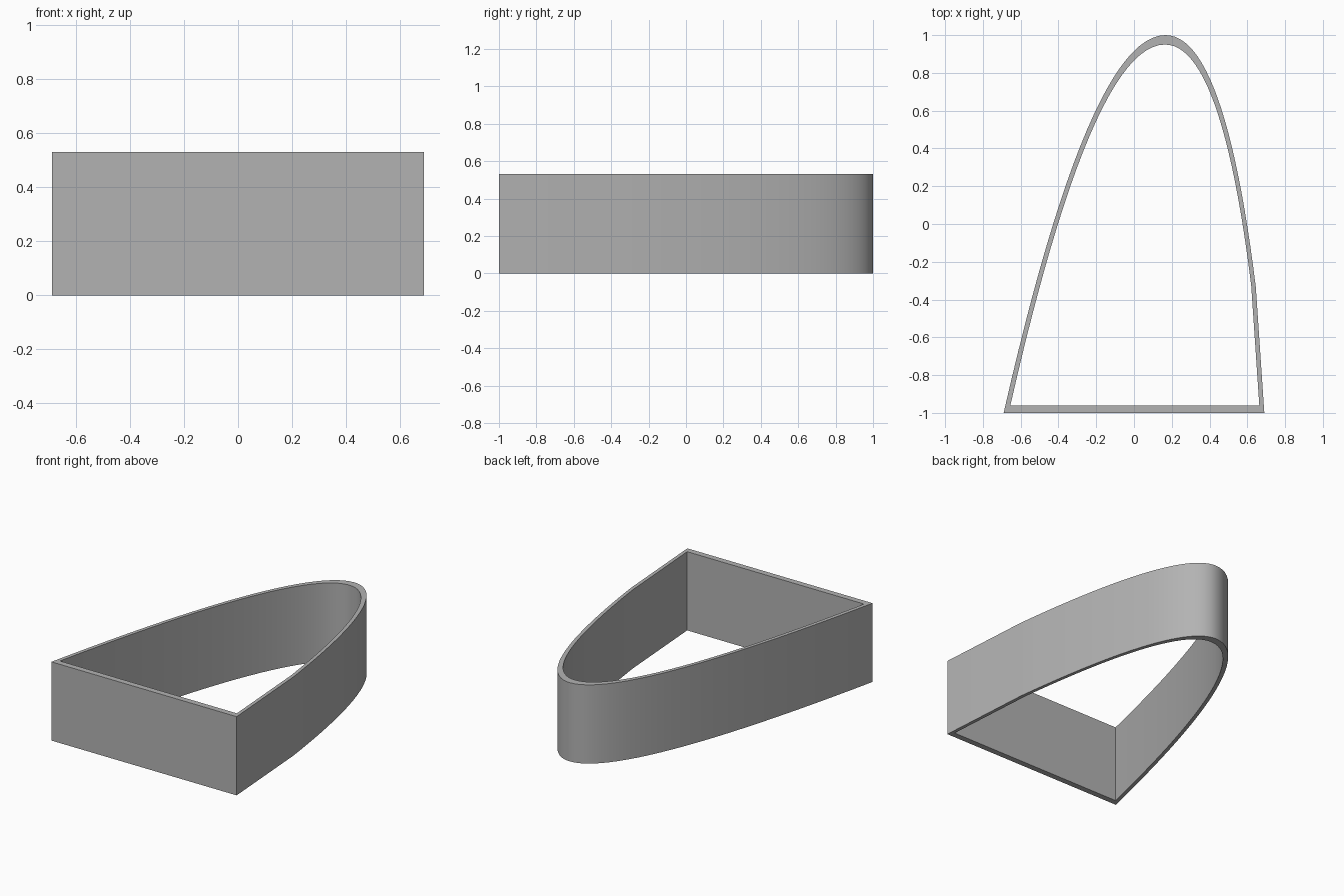
import bpy, bmesh
from mathutils import Vector

if "Cube" in bpy.data.objects:
    bpy.data.objects.remove(bpy.data.objects["Cube"])

HEIGHT = 0.53
STEPS = 24


def arc(a, b, c):
    """Points of a parabolic arc from a to c, pulled towards b."""
    a, b, c = Vector(a), Vector(b), Vector(c)
    ts = [i / STEPS for i in range(STEPS + 1)]
    return [a * (1 - t) ** 2 + b * 2 * t * (1 - t) + c * t * t for t in ts]


# Outline: long left arc, rounded tip, shorter right arc, straight right end
apex = (0.167, 1)
outer = arc((-0.69, -1), (-0.235, 1), apex)
outer += arc(apex, (0.48, 1), (0.645, -0.335))[1:]
outer.append(Vector((0.69, -1)))

# The opening is the same outline, slightly reduced
centre = Vector((0.1, -0.11))
inner = [centre + (p - centre) * 0.955 for p in outer]

# Wall: four rings of vertices joined by quads
bm = bmesh.new()
rings = [[bm.verts.new((p.x, p.y, z)) for p in loop]
         for loop, z in ((outer, 0), (outer, HEIGHT), (inner, HEIGHT), (inner, 0))]
n = len(outer)
for r in range(4):
    lower, upper = rings[r], rings[(r + 1) % 4]
    for i in range(n):
        j = (i + 1) % n
        bm.faces.new((lower[i], lower[j], upper[j], upper[i]))
bmesh.ops.recalc_face_normals(bm, faces=bm.faces)
mesh = bpy.data.meshes.new("curved_wall")
bm.to_mesh(mesh)
bm.free()
wall = bpy.data.objects.new("curved_wall", mesh)
bpy.context.collection.objects.link(wall)

# Plain grey
grey = bpy.data.materials.new("plain_grey")
grey.use_nodes = True
colour = (0.45, 0.45, 0.45, 1)
grey.diffuse_color = colour
grey.node_tree.nodes["Principled BSDF"].inputs["Base Color"].default_value = colour
mesh.materials.append(grey)

# Smooth curve with crisp rims and corners
bpy.context.view_layer.objects.active = wall
wall.select_set(True)
bpy.ops.object.shade_smooth_by_angle(angle=0.5)
